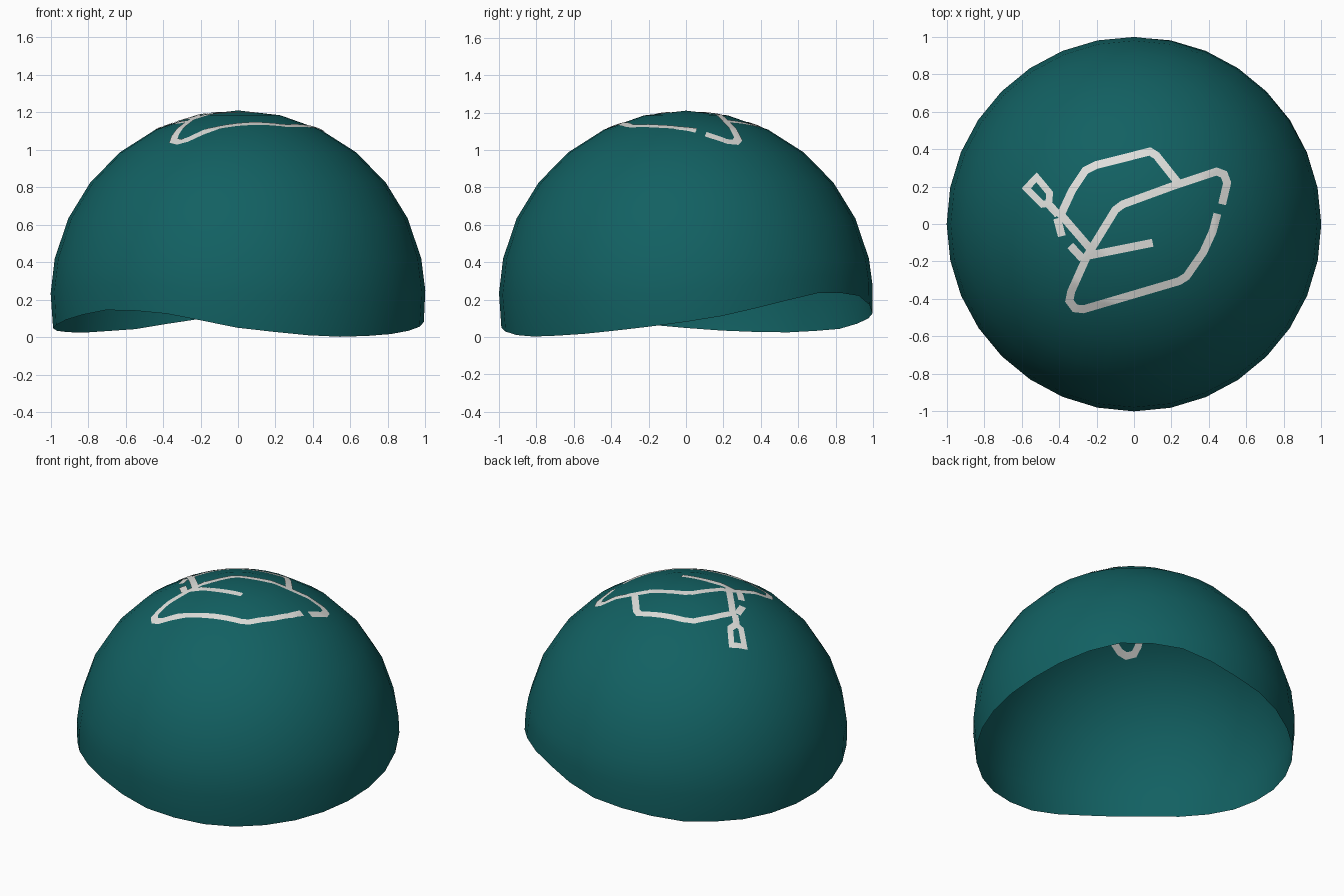
import bpy, bmesh, math
from mathutils import Vector
from mathutils.bvhtree import BVHTree

cube = bpy.data.objects.get("Cube")
if cube:
    bpy.data.objects.remove(cube, do_unlink=True)


def material(name, rgb):
    m = bpy.data.materials.new(name)
    m.use_nodes = True
    m.diffuse_color = (*rgb, 1)
    bsdf = m.node_tree.nodes["Principled BSDF"]
    bsdf.inputs["Base Color"].default_value = (*rgb, 1)
    bsdf.inputs["Roughness"].default_value = 0.8
    return m


def add_object(name, bm, mat):
    mesh = bpy.data.meshes.new(name)
    bm.to_mesh(mesh)
    mesh.materials.append(mat)
    for p in mesh.polygons:
        p.use_smooth = True
    ob = bpy.data.objects.new(name, mesh)
    bpy.context.collection.objects.link(ob)
    return ob


teal = material("dark teal", (0.006, 0.118, 0.122))
pale = material("pale grey", (0.75, 0.75, 0.72))

# Wavy rim: height at each angle in degrees around the dome
RIM = [(-9, .06), (8, .1), (43, .235), (64, .235), (90, .125), (103, .095),
       (125, .04), (150, .022), (170, .035), (189, .06), (224, .145),
       (243, .14), (257, .095), (270, .05), (290, .012), (307, 0),
       (330, .02), (351, .06)]
CENTRE = 0.21
SEGMENTS = 32


def rim_height(deg):
    for (a, za), (b, zb) in zip(RIM, RIM[1:]):
        if a <= deg <= b:
            return za + (zb - za) * (deg - a) / (b - a)
    return rim_height(deg - 360)


# Dome shell: even rings down from the crown, then two that follow the rim
bm = bmesh.new()
crown = bm.verts.new((0, 0, CENTRE + 1))
columns = []
for s in range(SEGMENTS):
    turn = 2 * math.pi * s / SEGMENTS
    low = math.acos(rim_height(math.degrees(turn)) - CENTRE)
    polar = [math.radians(13 * i) for i in range(1, 7)]
    polar += [(polar[-1] + low) / 2, low]
    columns.append([bm.verts.new((math.sin(p) * math.cos(turn),
                                  math.sin(p) * math.sin(turn),
                                  CENTRE + math.cos(p))) for p in polar])
for s, a in enumerate(columns):
    b = columns[(s + 1) % SEGMENTS]
    bm.faces.new((crown, a[0], b[0]))
    for i in range(len(a) - 1):
        bm.faces.new((a[i], a[i + 1], b[i + 1], b[i]))
bm.normal_update()
surface = BVHTree.FromBMesh(bm)
add_object("dome_shell", bm, teal)
bm.free()


def resample(points, step=0.02):
    out = []
    for a, b in zip(points, points[1:]):
        n = max(1, round((b - a).length / step))
        out += [a.lerp(b, i / n) for i in range(n)]
    return out + [points[-1]]


# Painted line: thin ribbon laid on both faces of the shell
def painted_line(name, coords, width=0.042, lift=0.004):
    pts = resample([Vector(c) for c in coords])
    closed = (pts[0] - pts[-1]).length < 1e-6
    bm = bmesh.new()
    rows = {1: [], -1: []}
    for i, p in enumerate(pts):
        before = pts[i - 1] if i else (pts[-2] if closed else None)
        after = pts[i + 1] if i + 1 < len(pts) else (pts[1] if closed else None)
        d1 = (p - before).normalized() if before else (after - p).normalized()
        d2 = (after - p).normalized() if after else d1
        tangent = (d1 + d2).normalized()
        side = Vector((-tangent.y, tangent.x))
        side *= width / 2 / max(0.7, tangent.dot(d1))
        for face in rows:
            row = []
            for k in (-1, -0.5, 0, 0.5, 1):
                q = p + side * k
                hit = surface.ray_cast(Vector((q.x, q.y, 3)), Vector((0, 0, -1)))[0]
                row.append(bm.verts.new((q.x, q.y, hit.z + face * lift)))
            rows[face].append(row)
    for face, strip in rows.items():
        for a, b in zip(strip, strip[1:]):
            for k in range(4):
                quad = (a[k], b[k], b[k + 1], a[k + 1])
                bm.faces.new(quad if face > 0 else quad[::-1])
    bm.normal_update()
    add_object(name, bm, pale)
    bm.free()


painted_line("board_outline", [
    (.445, .055), (.42, -.04), (.37, -.15), (.28, -.28), (.24, -.305),
    (-.27, -.455), (-.315, -.45), (-.345, -.41), (-.335, -.36), (-.25, -.17),
    (-.1, .075), (-.06, .105), (.2, .2), (.44, .28), (.48, .265),
    (.497, .22), (.47, .105)])
painted_line("crown_outline", [
    (.235, .22), (.12, .365), (.085, .387), (-.2, .315), (-.26, .285),
    (-.33, .18), (-.39, .05), (-.235, -.13)])
painted_line("board_fold", [(-.25, -.17), (.1, -.1)])
painted_line("cord_upper", [(-.46, .11), (-.405, .05)])
painted_line("cord_middle", [(-.41, .03), (-.385, -.065)])
painted_line("cord_lower", [(-.34, -.115), (-.275, -.185)])
painted_line("tassel_loop", [
    (-.575, .19), (-.52, .25), (-.45, .165), (-.455, .11), (-.49, .105),
    (-.575, .19)], width=0.036)
